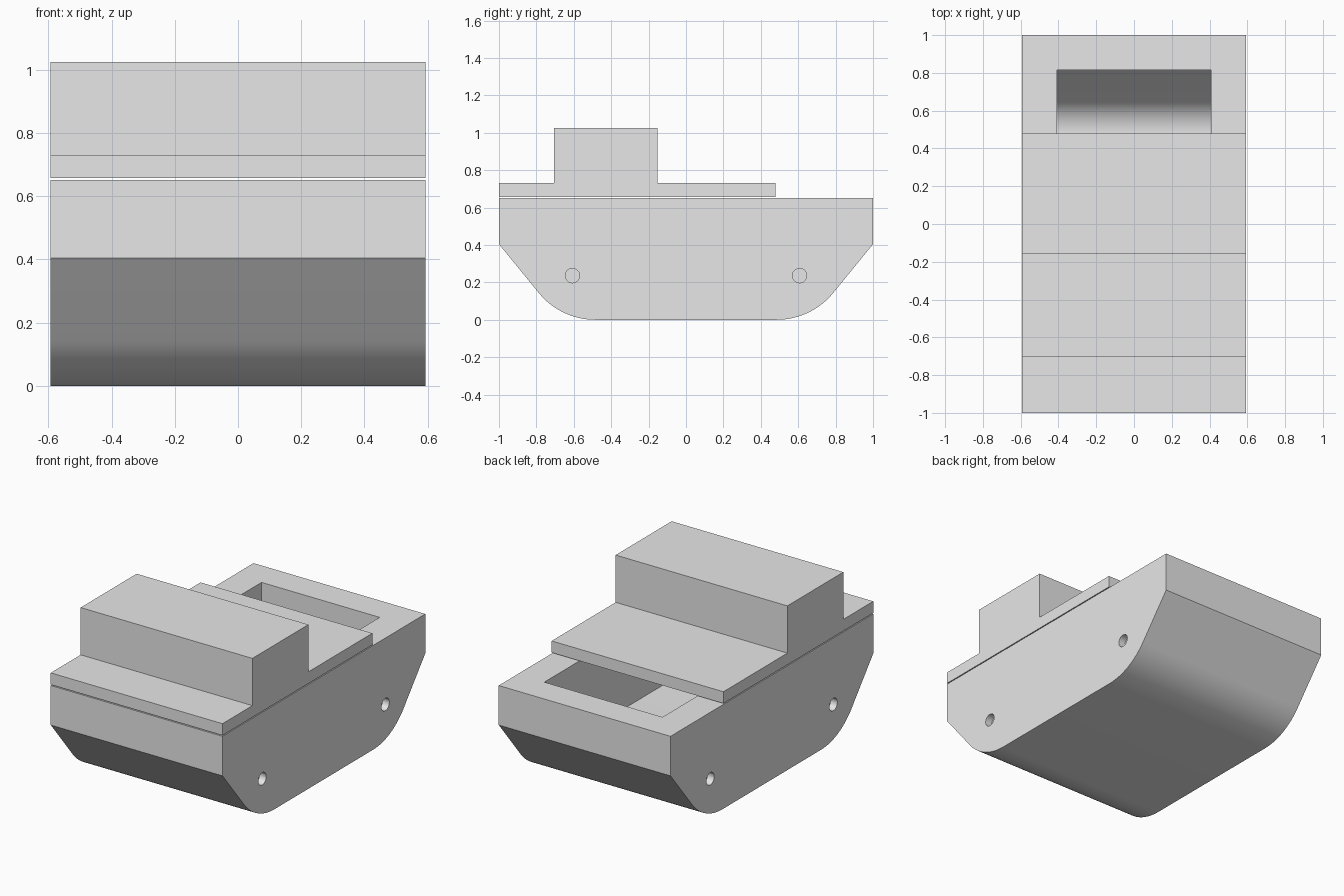
import bpy, bmesh, math
from mathutils import Matrix

cube = bpy.data.objects.get("Cube")
if cube:
    bpy.data.objects.remove(cube, do_unlink=True)

grey = bpy.data.materials.new("light grey")
grey.use_nodes = True
grey.diffuse_color = (0.8, 0.8, 0.8, 1)
grey.node_tree.nodes["Principled BSDF"].inputs["Base Color"].default_value = (0.8, 0.8, 0.8, 1)

HALF_WIDTH = 0.593
WALL = 0.185
HULL_TOP = 0.651


def make_object(name, bm):
    bmesh.ops.recalc_face_normals(bm, faces=bm.faces)
    mesh = bpy.data.meshes.new(name)
    bm.to_mesh(mesh)
    bm.free()
    mesh.materials.append(grey)
    obj = bpy.data.objects.new(name, mesh)
    bpy.context.collection.objects.link(obj)
    return obj


def extrude_profile(name, points, half_width):
    """Solid made by sweeping a side profile of (y, z) points across x."""
    bm = bmesh.new()
    face = bm.faces.new([bm.verts.new((-half_width, y, z)) for y, z in points])
    swept = bmesh.ops.extrude_face_region(bm, geom=[face])["geom"]
    verts = [v for v in swept if isinstance(v, bmesh.types.BMVert)]
    bmesh.ops.translate(bm, verts=verts, vec=(2 * half_width, 0, 0))
    return make_object(name, bm)


def hull_profile(inset, top, steps=16):
    """Hull side outline, moved inward by the inset; symmetric about y = 0."""
    slope = math.radians(50.8)
    arc_y, arc_z, radius = 0.485, 0.39, 0.39 - inset
    end = 1 - inset
    half = [(arc_y + radius * math.sin(slope * i / steps),
             arc_z - radius * math.cos(slope * i / steps)) for i in range(steps + 1)]
    y, z = half[-1]
    half += [(end, z + (end - y) * math.tan(slope)), (end, top)]
    return half + [(-y, z) for y, z in reversed(half)]


def cut(target, cutter):
    mod = target.modifiers.new("cut", "BOOLEAN")
    mod.operation = "DIFFERENCE"
    mod.solver = "EXACT"
    mod.object = cutter
    bpy.context.view_layer.update()
    graph = bpy.context.evaluated_depsgraph_get()
    mesh = bpy.data.meshes.new_from_object(target.evaluated_get(graph))
    target.modifiers.clear()
    target.data = mesh
    bpy.data.objects.remove(cutter, do_unlink=True)


# Hollow hull, open at the top
hull = extrude_profile("hull", hull_profile(0, HULL_TOP), HALF_WIDTH)
cut(hull, extrude_profile("cavity_cutter", hull_profile(WALL, HULL_TOP + 0.2), HALF_WIDTH - WALL))

# Shallow round axle sockets on both sides
for side in (-1, 1):
    for end in (-1, 1):
        bm = bmesh.new()
        place = Matrix.Translation((side * HALF_WIDTH, end * 0.607, 0.236))
        bmesh.ops.create_cone(bm, cap_ends=True, segments=32, radius1=0.0385, radius2=0.0385,
                              depth=0.09, matrix=place @ Matrix.Rotation(math.pi / 2, 4, "Y"))
        cut(hull, make_object("socket_cutter", bm))

# Deck lid with raised cabin block, resting just above the hull
LID_BOTTOM, LID_TOP, CABIN_TOP = 0.657, 0.73, 1.025
CABIN_FRONT, CABIN_BACK, LID_BACK = -0.705, -0.153, 0.478
lid = extrude_profile("deck_lid_with_cabin", [
    (-1, LID_BOTTOM), (LID_BACK, LID_BOTTOM), (LID_BACK, LID_TOP), (CABIN_BACK, LID_TOP),
    (CABIN_BACK, CABIN_TOP), (CABIN_FRONT, CABIN_TOP), (CABIN_FRONT, LID_TOP), (-1, LID_TOP),
], HALF_WIDTH)

# Smooth the curved hull ends, keep the hard edges
bpy.ops.object.select_all(action="DESELECT")
for obj in (hull, lid):
    obj.select_set(True)
bpy.context.view_layer.objects.active = hull
bpy.ops.object.shade_smooth_by_angle(angle=math.radians(30))
